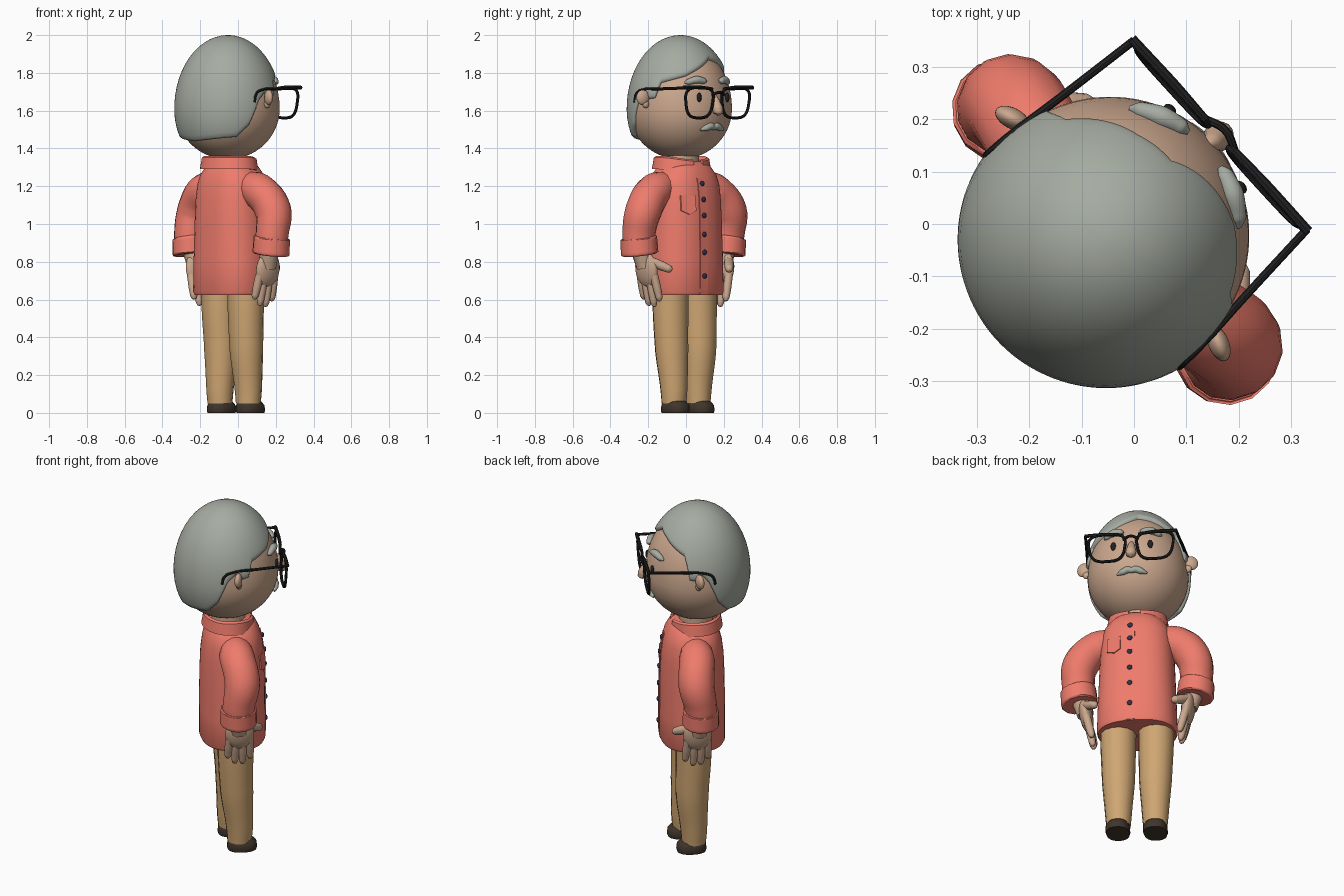
import bpy, bmesh
from math import sin, cos, acos, pi, radians, sqrt
from mathutils import Vector, Matrix

if "Cube" in bpy.data.objects:
    bpy.data.objects.remove(bpy.data.objects["Cube"])

# Built facing -y, then the whole figure is turned at the end
def material(name, rgb):
    m = bpy.data.materials.new(name)
    m.diffuse_color = (*rgb, 1)
    m.use_nodes = True
    m.node_tree.nodes["Principled BSDF"].inputs["Base Color"].default_value = m.diffuse_color
    return m

SKIN = material("skin", (.60, .39, .27))
SHIRT = material("shirt", (.86, .20, .15))
PANTS = material("trousers", (.62, .38, .17))
HAIR = material("hair", (.38, .41, .36))
BLACK = material("black", (.015, .015, .015))
SHOE = material("shoe", (.05, .035, .025))
BUTTON = material("button", (.03, .03, .08))

def finish(o, name, mat, angle=40):
    o.name = name
    o.data.materials.clear()
    o.data.materials.append(mat)
    bpy.ops.object.select_all(action='DESELECT')
    o.select_set(True)
    bpy.context.view_layer.objects.active = o
    bpy.ops.object.shade_smooth_by_angle(angle=radians(angle))
    return o

def loft(name, rings, mat, angle=40):
    bm = bmesh.new()
    vs = [[bm.verts.new(p) for p in r] for r in rings]
    n = len(rings[0])
    for a, b in zip(vs, vs[1:]):
        for i in range(n):
            bm.faces.new((a[i], a[(i + 1) % n], b[(i + 1) % n], b[i]))
    bm.faces.new(vs[0][::-1])
    bm.faces.new(vs[-1])
    bmesh.ops.recalc_face_normals(bm, faces=bm.faces)
    me = bpy.data.meshes.new(name)
    bm.to_mesh(me)
    bm.free()
    o = bpy.data.objects.new(name, me)
    bpy.context.collection.objects.link(o)
    return finish(o, name, mat, angle)

def tube(name, pts, radii, mat, cyclic=False, res=5):
    cu = bpy.data.curves.new(name, 'CURVE')
    cu.dimensions = '3D'
    cu.bevel_depth, cu.bevel_resolution, cu.resolution_u = 1, res, 6
    cu.use_fill_caps = True
    sp = cu.splines.new('BEZIER')
    sp.bezier_points.add(len(pts) - 1)
    for bp, p, r in zip(sp.bezier_points, pts, radii):
        bp.co, bp.radius = p, r
        bp.handle_left_type = bp.handle_right_type = 'AUTO'
    sp.use_cyclic_u = cyclic
    o = bpy.data.objects.new(name, cu)
    bpy.context.collection.objects.link(o)
    bpy.ops.object.select_all(action='DESELECT')
    o.select_set(True)
    bpy.context.view_layer.objects.active = o
    bpy.ops.object.convert(target='MESH')
    return finish(bpy.context.object, name, mat)

def ball(name, loc, scale, mat, rot=(0, 0, 0)):
    bpy.ops.mesh.primitive_uv_sphere_add(segments=24, ring_count=14, location=loc, rotation=rot)
    bpy.context.object.scale = scale
    return finish(bpy.context.object, name, mat, 180)

def finger(name, a, b, r, mat):
    a, b = Vector(a), Vector(b)
    fr = (0, .5, .85, .96, 1)
    return tube(name, [a.lerp(b, f) for f in fr], [r, r, r * .85, r * .55, r * .1], mat)

def ring(cx, cy, z, rx, ry, n=2.0, seg=40):
    out = []
    for i in range(seg):
        c, s = cos(2 * pi * i / seg), sin(2 * pi * i / seg)
        k = (abs(c) ** n + abs(s) ** n) ** (-1 / n)
        out.append((cx + rx * c * k, cy + ry * s * k, z))
    return out

def interp(table, t):
    for a, b in zip(table, table[1:]):
        if t <= b[0]:
            f = max(0, (t - a[0]) / (b[0] - a[0]))
            return [p + (q - p) * f for p, q in zip(a[1:], b[1:])]
    return table[-1][1:]

# Shirt body: height, half width, half depth
BODY = [(.625, .208, .168), (.64, .216, .175), (.80, .211, .175), (1.0, .203, .173), (1.13, .197, .168),
        (1.21, .19, .158), (1.26, .175, .145), (1.30, .145, .125), (1.33, .11, .10)]
loft("shirt_body", [ring(0, .03, z, w, d, 2.4) for z, w, d in BODY], SHIRT, 60)

def body_y(x, z):
    w, d = interp(BODY, z)
    return .03 - d * (1 - abs(x / w) ** 2.4) ** (1 / 2.4)

# Placket, buttons and pocket
strip = []
for i in range(15):
    z = .628 + i * .044
    strip.append([(x, body_y(x, z) + o, z) for x, o in ((-.045, .01), (-.045, -.004), (.008, -.004), (.008, .01))])
loft("placket", strip, SHIRT)
for z in (1.215, 1.13, 1.045, .945, .85, .725):
    ball("shirt_button", (-.018, body_y(-.018, z) - .006, z), (.014, .008, .014), BUTTON)
shape = [(-.145, 1.15), (-.07, 1.15), (-.07, 1.07), (-.105, 1.05), (-.145, 1.07)]
loft("pocket", [[(x, body_y(x, z) + o, z) for x, z in shape] for o in (.01, -.008)], SHIRT)

# Collar: flared band, open at the front
band = []
for i in range(49):
    a = radians(12 + 336 * i / 48)
    front = max(0, cos(a)) ** 2
    top, low = 1.36 - .02 * front, 1.29 - .045 * front
    band.append([(r * 1.17 * sin(a), .05 - r * cos(a), z) for r, z in
                 ((.11, top - .02), (.122, top), (.134, top - .008), (.144, low), (.12, low))])
loft("collar", band, SHIRT)
loft("neck", [ring(0, .05, z, .095, .09) for z in (1.27, 1.42)], SKIN)

# Arms, cuffs and hands; legs and shoes
for s in (-1, 1):
    tube("sleeve", [(s * .10, .03, 1.20), (s * .21, .03, 1.175), (s * .305, .015, 1.07), (s * .32, .035, .95),
                    (s * .315, .04, .88)], [.075, .096, .097, .088, .085], SHIRT)
    tube("cuff", [(s * .320, .037, .93), (s * .319, .037, .924), (s * .313, .037, .845), (s * .312, .037, .838)],
         [.09, .097, .1, .092], SHIRT)
    tube("wrist", [(s * .315, .037, .90), (s * .295, .035, .83), (s * .28, .03, .77)], [.055, .05, .045], SKIN)
    ball("palm", (s * .275, .025, .76), (.036, .078, .095), SKIN, (0, s * .15, 0))
    for y, tip in ((-.038, .59), (.005, .56), (.047, .565), (.086, .60)):
        finger("finger", (s * .268, y * .85 + .005, .73), (s * .235, y, tip), .022, SKIN)
    finger("thumb", (s * .275, -.02, .80), (s * .205, -.10, .755), .025, SKIN)
    back = .015 + s * .012
    tube("trouser_leg", [(s * .102, .025, .68), (s * .102, .025, .55), (s * .10, .018, .33), (s * .098, back, .12),
                         (s * .098, back, .05)], [.098, .096, .089, .072, .066], PANTS)
    loft("shoe", [ring(s * .10, back - .013 + dy, z, rx, ry, 2.3) for z, rx, ry, dy in
                  ((0, .062, .077, 0), (.012, .066, .081, 0), (.04, .064, .078, 0), (.06, .054, .065, .006),
                   (.072, .035, .04, .012))], SHOE, 50)

# Head: egg made of stacked rings around (0, .06, 1.61)
CZ = 1.61
def egg(a, t, rx, ry, up, low, k=1.0):
    rz = up if cos(t) > 0 else low
    return (k * rx * sin(t) * sin(a), .06 - k * ry * sin(t) * cos(a), CZ + k * rz * cos(t))

def head_y(x, z):
    rz = .355 if z > CZ else .267
    return .06 - .278 * sqrt(max(0, 1 - (x / .27) ** 2 - ((z - CZ) / rz) ** 2))

SEG = 90
loft("head", [[egg(2 * pi * i / SEG, .02 + (pi - .04) * j / 28, .27, .278, .355, .267) for i in range(SEG)]
              for j in range(29)], SKIN, 180)

# Hair: shell ending at a hairline height given by angle from the front
LINE = [(-180, 1.43), (-122, 1.455), (-108, 1.52), (-96, 1.655), (-86, 1.70), (-80, 1.665), (-72, 1.67), (-66, 1.755),
        (-36, 1.79), (-15, 1.835), (8, 1.885), (30, 1.865), (50, 1.83), (66, 1.80), (70, 1.75), (74, 1.67),
        (82, 1.665), (88, 1.70), (96, 1.655), (108, 1.52), (122, 1.455), (180, 1.43)]
rows = [(j / 18, 1.0) for j in range(1, 18)] + [(.975, .995), (.995, .975), (1, .95), (.99, .86)]
hair = []
for f, k in [(.01, 1.0)] + rows:
    row = []
    for i in range(SEG * 2):
        d = -180 + 180 * i / SEG
        h = interp(LINE, d)[0] - CZ
        row.append(egg(radians(d), f * acos(h / (.39 if h > 0 else .34)), .284, .284, .39, .34, k))
    hair.append(row)
loft("hair", hair, HAIR, 70)

# Face: eyes, brows, ears, nose, moustache
for s in (-1, 1):
    ball("eye", (s * .10, head_y(.10, 1.67) - .004, 1.67), (.014, .01, .025), BLACK)
    xs = (.045, .06, .10, .14, .155)
    tube("eyebrow", [(s * x, head_y(x, 1.755) - .006, 1.755 + dz) for x, dz in zip(xs, (.0, .002, .008, -.003, -.008))],
         [.005, .016, .021, .016, .005], HAIR)
    ball("ear", (s * .292, .035, 1.67), (.036, .02, .04), SKIN, (0, 0, s * .35))
    ball("ear_lobe", (s * .275, .03, 1.635), (.02, .016, .022), SKIN)
tube("nose", [(0, -.205, 1.685), (0, -.215, 1.66), (0, -.232, 1.61), (0, -.238, 1.588), (0, -.238, 1.574)],
     [.006, .018, .029, .025, .004], SKIN)
tube("moustache", [(x, head_y(x, 1.51) - .004, z) for x, z in
                   ((-.082, 1.498), (-.05, 1.508), (-.02, 1.518), (0, 1.513), (.02, 1.518), (.05, 1.508), (.082, 1.498))],
     [.005, .017, .019, .015, .019, .017, .005], HAIR)

# Glasses: rounded rims wider at the top, bridge, temples with hooked ends
for s in (-1, 1):
    rim = []
    for x, y, z in ring(0, 0, 0, .096, .08, 3.2, 24):
        rim.append((s * (.130 + x * (1 + y * 1.6)), -.235 + (.08 - y) * .05, 1.642 + y))
    tube("glasses_rim", rim, [.008] * 24, BLACK, True, 2)
    tube("glasses_brow_bar", [(s * .04, -.236, 1.715), (s * .13, -.237, 1.723), (s * .25, -.236, 1.722)],
         [.008, .01, .01], BLACK, res=2)
    tube("glasses_temple", [(s * .245, -.238, 1.72), (s * .26, -.06, 1.715), (s * .272, .07, 1.708),
                            (s * .273, .105, 1.69), (s * .273, .12, 1.645)], [.008] * 5, BLACK, res=2)
tube("glasses_bridge", [(-.043, -.236, 1.685), (0, -.25, 1.697), (.043, -.236, 1.685)], [.008] * 3, BLACK, res=2)

# Turn the figure so it looks between +x and +y
turn = Matrix.Rotation(radians(132.5), 4, 'Z') @ Matrix.Translation((.014, 0, 0))
bpy.context.view_layer.update()
for o in bpy.context.scene.objects:
    o.matrix_world = turn @ o.matrix_world
